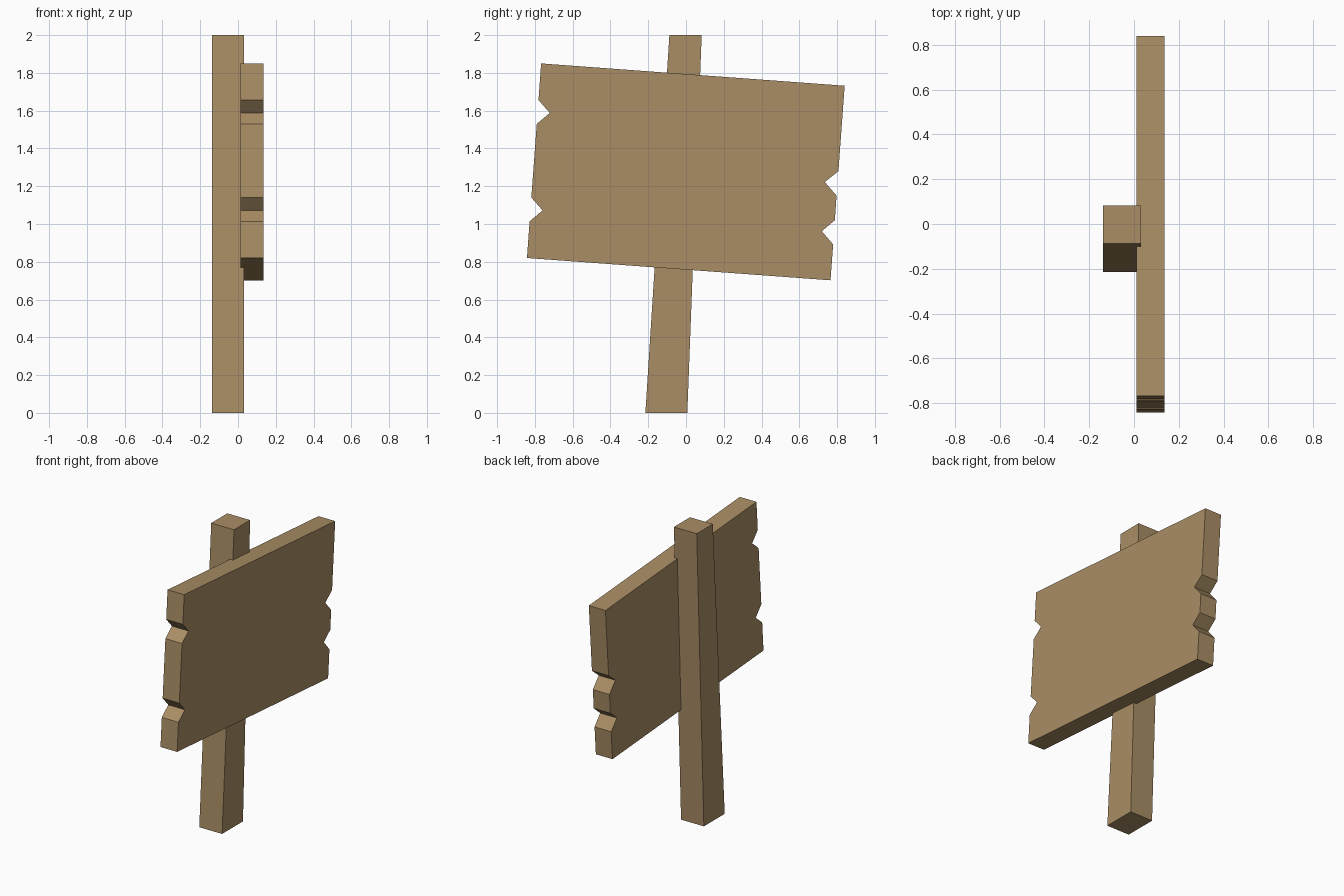
import bpy, bmesh

if "Cube" in bpy.data.objects:
    bpy.data.objects.remove(bpy.data.objects["Cube"])

wood = bpy.data.materials.new("tan wood")
wood.diffuse_color = (0.40, 0.27, 0.13, 1)
wood.use_nodes = True
wood.node_tree.nodes["Principled BSDF"].inputs["Base Color"].default_value = wood.diffuse_color


def extrude_profile(name, profile, x0, x1):
    """Solid made from a (y, z) outline swept from x0 to x1."""
    bm = bmesh.new()
    face = bm.faces.new([bm.verts.new((x0, y, z)) for y, z in profile])
    res = bmesh.ops.extrude_face_region(bm, geom=[face])
    moved = [v for v in res["geom"] if isinstance(v, bmesh.types.BMVert)]
    bmesh.ops.translate(bm, vec=(x1 - x0, 0, 0), verts=moved)
    bmesh.ops.recalc_face_normals(bm, faces=bm.faces)
    mesh = bpy.data.meshes.new(name)
    bm.to_mesh(mesh)
    bm.free()
    mesh.materials.append(wood)
    obj = bpy.data.objects.new(name, mesh)
    bpy.context.collection.objects.link(obj)
    return obj


# Leaning post, slightly tapered towards the top
extrude_profile("post", [(-0.215, 0), (0.007, 0), (0.083, 2), (-0.088, 2)],
                -0.138, 0.032)

# Tilted board with two chipped notches on each end
board = [
    (-0.767, 1.850), (0.840, 1.732),
    (0.807, 1.280), (0.735, 1.222), (0.797, 1.150),
    (0.788, 1.020), (0.719, 0.962), (0.779, 0.892),
    (0.765, 0.702), (-0.842, 0.820),
    (-0.828, 1.014), (-0.759, 1.072), (-0.819, 1.140),
    (-0.790, 1.530), (-0.721, 1.588), (-0.781, 1.656),
]
extrude_profile("sign_board", board, 0.012, 0.136)
